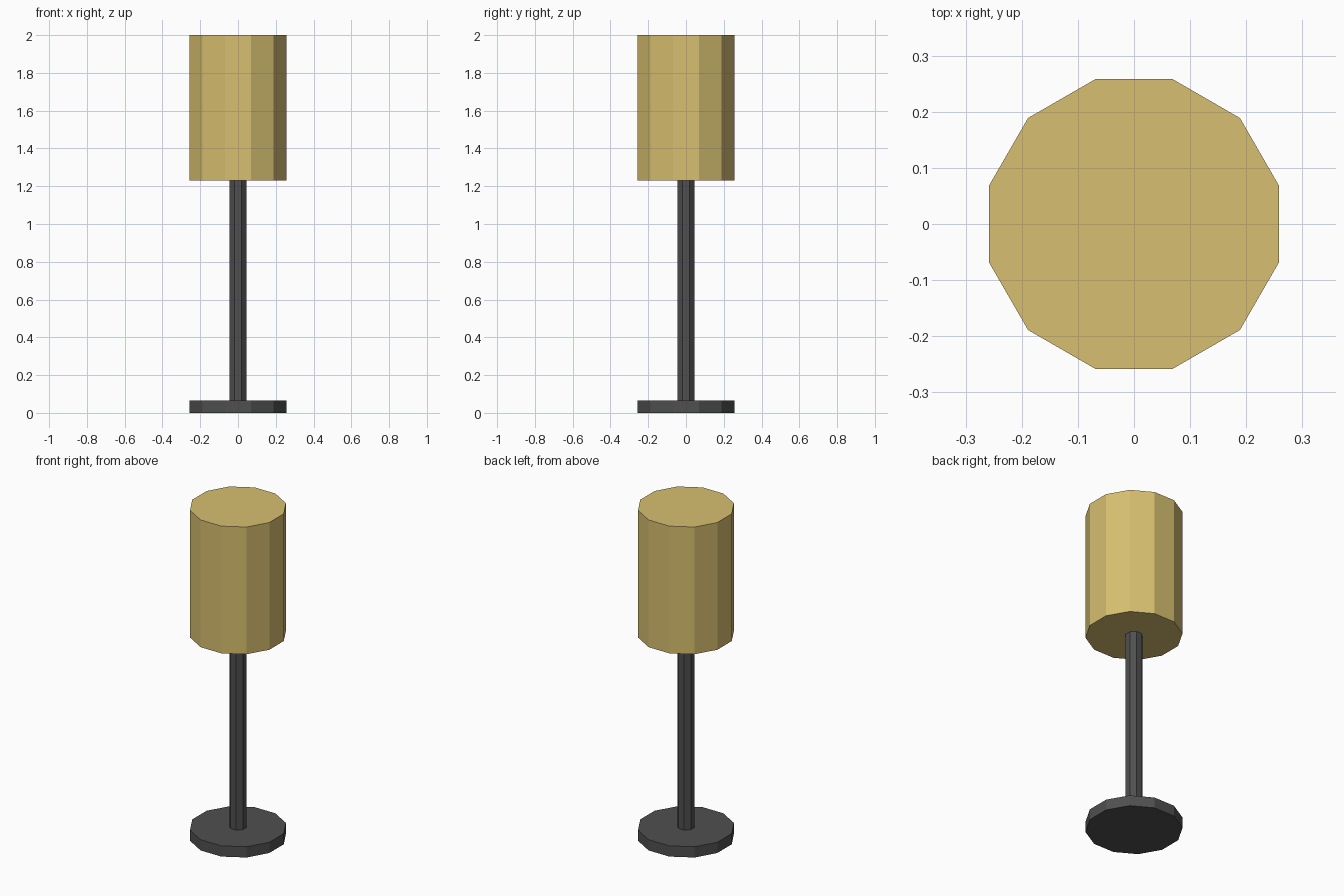
import bpy
import math

if "Cube" in bpy.data.objects:
    bpy.data.objects.remove(bpy.data.objects["Cube"])


def material(name, rgb):
    m = bpy.data.materials.new(name)
    m.diffuse_color = (*rgb, 1.0)
    m.use_nodes = True
    m.node_tree.nodes["Principled BSDF"].inputs["Base Color"].default_value = m.diffuse_color
    return m


dark_grey = material("dark grey metal", (0.08, 0.08, 0.08))
tan = material("warm tan fabric", (0.68, 0.52, 0.16))


def prism(name, sides, apothem, z0, z1, mat):
    """Flat-sided upright prism with a face towards each axis."""
    bpy.ops.mesh.primitive_cylinder_add(
        vertices=sides, radius=apothem / math.cos(math.pi / sides),
        depth=z1 - z0, location=(0, 0, (z0 + z1) / 2),
        rotation=(0, 0, math.pi / sides))
    ob = bpy.context.object
    ob.name = name
    ob.data.materials.append(mat)


# Round foot, slim pole and drum shade
prism("base", 12, 0.258, 0.0, 0.065, dark_grey)
prism("pole", 8, 0.045, 0.065, 1.23, dark_grey)
prism("shade", 12, 0.258, 1.23, 2.0, tan)
